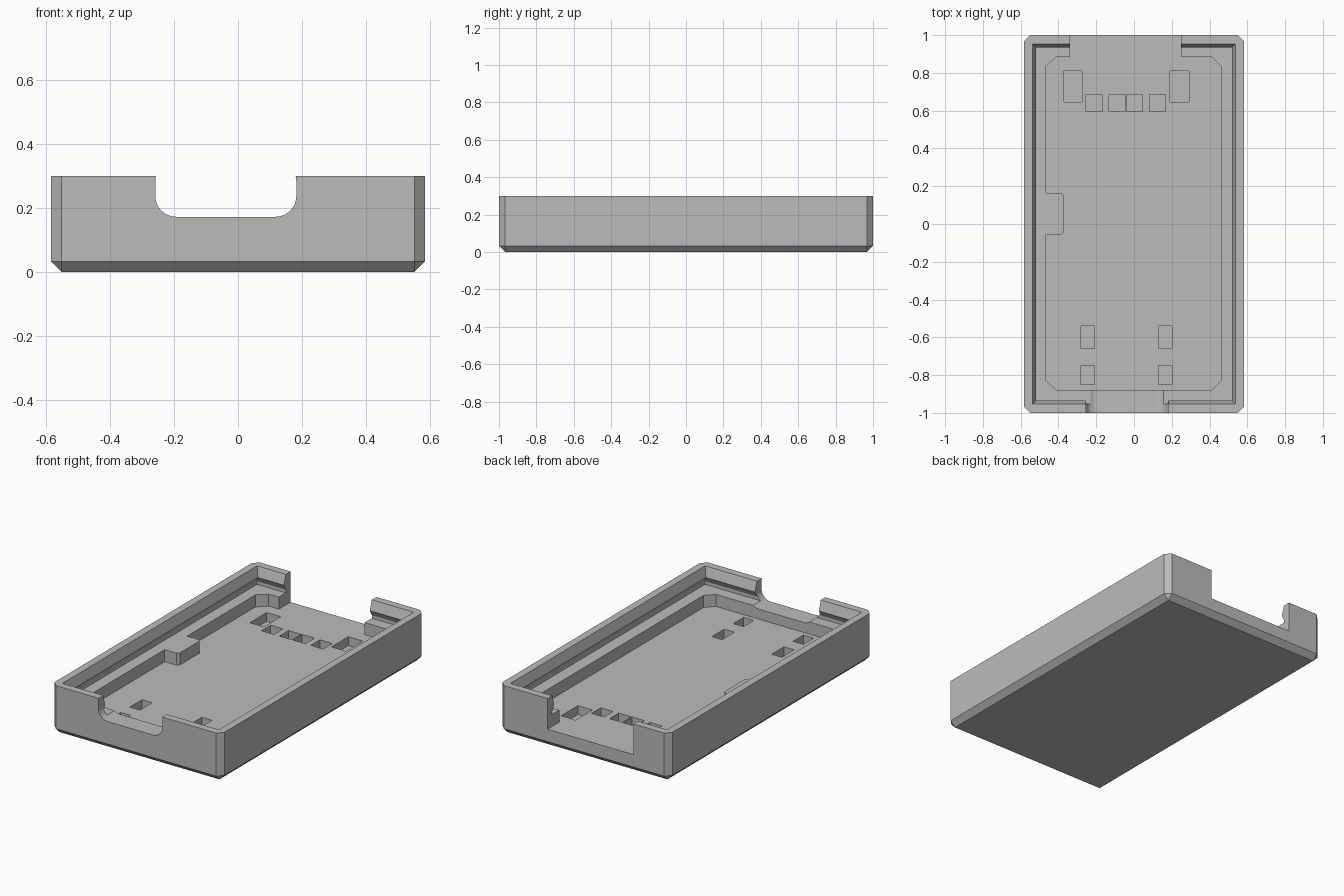
import bpy
import bmesh
import math
from mathutils import Vector

cube = bpy.data.objects.get("Cube")
if cube:
    bpy.data.objects.remove(cube, do_unlink=True)

# Single grey plastic
GREY = (0.5, 0.5, 0.5, 1)
plastic = bpy.data.materials.new("grey_plastic")
plastic.use_nodes = True
plastic.diffuse_color = GREY
plastic.node_tree.nodes["Principled BSDF"].inputs["Base Color"].default_value = GREY


def make_object(name, bm):
    bmesh.ops.recalc_face_normals(bm, faces=bm.faces)
    mesh = bpy.data.meshes.new(name)
    bm.to_mesh(mesh)
    bm.free()
    mesh.materials.append(plastic)
    obj = bpy.data.objects.new(name, mesh)
    bpy.context.collection.objects.link(obj)
    return obj


def add_box(bm, x0, x1, y0, y1, z0, z1):
    verts = bmesh.ops.create_cube(bm, size=1)["verts"]
    for v in verts:
        v.co = Vector((x1 if v.co.x > 0 else x0,
                       y1 if v.co.y > 0 else y0,
                       z1 if v.co.z > 0 else z0))


def loft(bm, rings):
    """Join equal-length rings of points into a closed solid."""
    loops = [[bm.verts.new(p) for p in ring] for ring in rings]
    n = len(loops[0])
    for a, b in zip(loops, loops[1:]):
        for i in range(n):
            j = (i + 1) % n
            bm.faces.new((a[i], a[j], b[j], b[i]))
    bm.faces.new(loops[0])
    bm.faces.new(loops[-1])


def cut(target, cutter):
    cutter.hide_render = True
    mod = target.modifiers.new("cut", "BOOLEAN")
    mod.operation = "DIFFERENCE"
    mod.solver = "EXACT"
    mod.object = cutter
    bpy.context.view_layer.objects.active = target
    bpy.ops.object.modifier_apply(modifier=mod.name)
    bpy.data.objects.remove(cutter, do_unlink=True)


FLOOR, LEDGE, TOP = 0.11, 0.185, 0.3
W, L, CHAMFER = 0.583, 1.0, 0.033

# Outer block, chamfered everywhere but the top rim
bm = bmesh.new()
add_box(bm, -W, W, -L, L, 0, TOP)
edges = [e for e in bm.edges if min(v.co.z for v in e.verts) < 0.01]
bmesh.ops.bevel(bm, geom=edges, offset=CHAMFER, segments=1, affect="EDGES")
tray = make_object("case_tray", bm)

# Floor well with clipped corners, a side tab and an open neck at the back
outline = [(-0.41, -0.88), (0.41, -0.88), (0.46, -0.83), (0.46, 0.835),
           (0.41, 0.885), (0.25, 0.885), (0.25, 1.1), (-0.34, 1.1),
           (-0.34, 0.885), (-0.41, 0.885), (-0.465, 0.835), (-0.465, 0.165),
           (-0.385, 0.165), (-0.37, 0.15), (-0.37, -0.04), (-0.385, -0.055),
           (-0.465, -0.055), (-0.465, -0.83)]
bm = bmesh.new()
loft(bm, [[(x, y, z) for x, y in outline] for z in (FLOOR, 0.4)])
cut(tray, make_object("well_cutter", bm))

# Upper recess, whose wall carries a pointed snap ridge
bm = bmesh.new()
corners = [(-1, -1), (1, -1), (1, 1), (-1, 1)]
profile = [(0.537, LEDGE), (0.537, 0.205), (0.518, 0.24), (0.537, TOP), (0.537, 0.4)]
loft(bm, [[(sx * r, sy * (r + 0.417), z) for sx, sy in corners] for r, z in profile])
cut(tray, make_object("recess_cutter", bm))

# Rounded opening in the front wall
bm = bmesh.new()
cx, cz, half_w, half_h, rad = -0.038, 0.26, 0.22, 0.088, 0.065
slot = []
for k, (sx, sz) in enumerate([(1, 1), (-1, 1), (-1, -1), (1, -1)]):
    for i in range(9):
        a = math.pi / 2 * (k + i / 8)
        slot.append((cx + sx * (half_w - rad) + rad * math.cos(a),
                     cz + sz * (half_h - rad) + rad * math.sin(a)))
loft(bm, [[(x, y, z) for x, z in slot] for y in (-1.1, -0.8)])
cut(tray, make_object("front_opening_cutter", bm))

# Small rectangular pockets sunk into the floor
bm = bmesh.new()
for x0, x1 in ((-0.37, -0.275), (0.19, 0.29)):
    add_box(bm, x0, x1, 0.645, 0.81, 0.055, 0.15)
for x0 in (-0.255, -0.132, -0.04, 0.083):
    add_box(bm, x0, x0 + 0.085, 0.595, 0.685, 0.055, 0.15)
for x0 in (-0.28, 0.13):
    for y0, y1 in ((-0.66, -0.54), (-0.85, -0.75)):
        add_box(bm, x0, x0 + 0.07, y0, y1, 0.055, 0.15)
cut(tray, make_object("pocket_cutter", bm))

# Flat faces throughout
for poly in tray.data.polygons:
    poly.use_smooth = False
